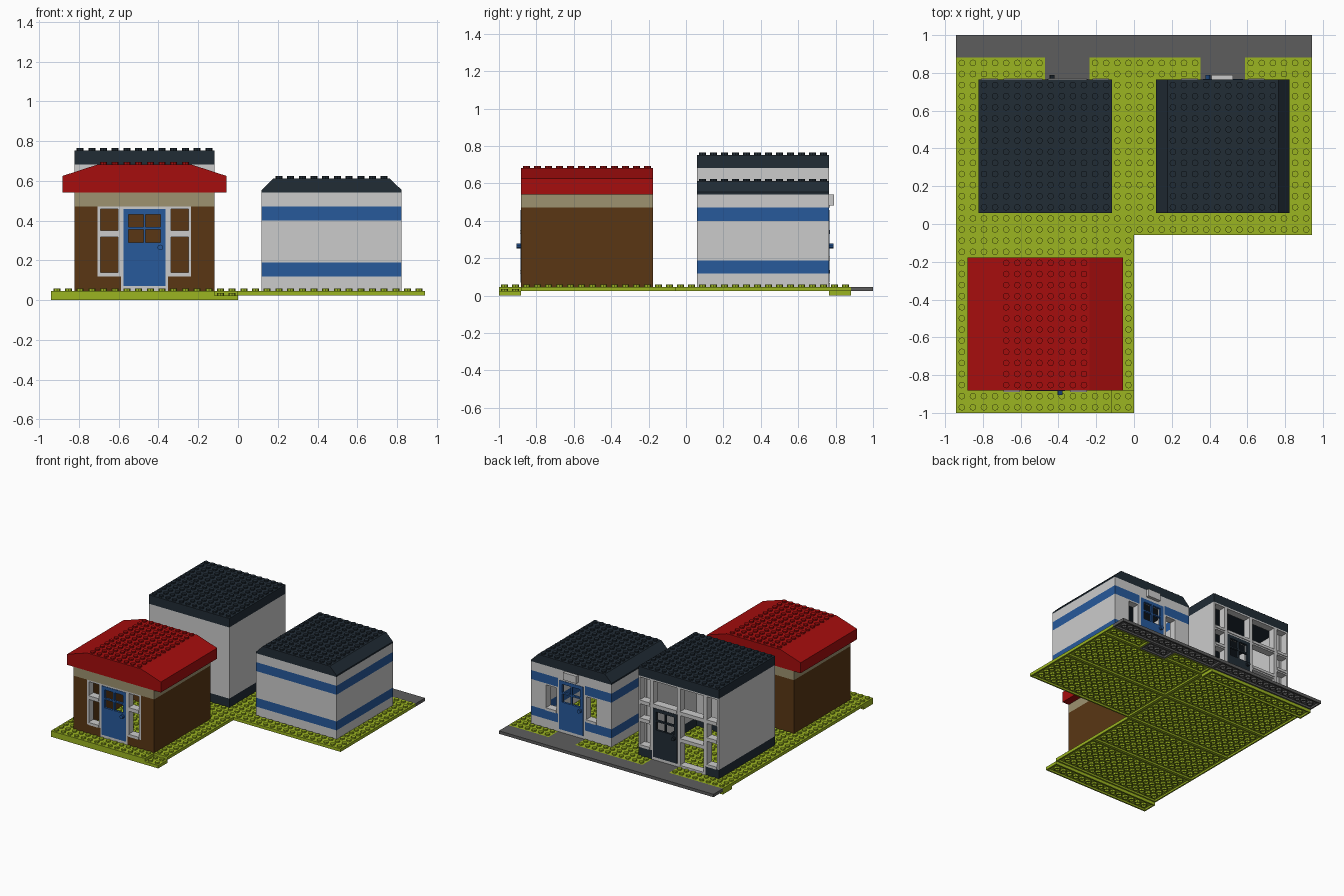
import bpy, bmesh, math
from mathutils import Matrix

if "Cube" in bpy.data.objects:
    bpy.data.objects.remove(bpy.data.objects["Cube"])

P = 1 / 17            # stud pitch
H = 0.4 * P           # plate height
B = 3 * H             # brick height
Z0, Z1 = H, 2 * H     # underside and top of the ground layer

COLORS = {"lime": (.33, .46, .015), "red": (.38, .004, .004), "brown": (.10, .037, .007),
          "blue": (.02, .10, .33), "dark": (.015, .025, .036), "tan": (.34, .29, .16),
          "road": (.11, .11, .11), "grey": None}
mats = {}
for n, c in COLORS.items():
    if c:
        mats[n] = bpy.data.materials.new(n)
        mats[n].diffuse_color = (*c, 1)


def brick(n):
    return Z1 + n * B


class Part:
    """Collects primitives into one mesh object."""
    def __init__(self, name, color):
        self.name, self.color, self.bm = name, color, bmesh.new()

    def box(self, x0, x1, y0, y1, z0, z1):
        m = Matrix.Translation(((x0 + x1) / 2, (y0 + y1) / 2, (z0 + z1) / 2)) \
            @ Matrix.Diagonal((abs(x1 - x0), abs(y1 - y0), abs(z1 - z0), 1))
        bmesh.ops.create_cube(self.bm, size=1, matrix=m)

    def disc(self, x, y, z, r, h, n=8, rot=None):
        m = Matrix.Translation((x, y, z)) @ (rot or Matrix())
        bmesh.ops.create_cone(self.bm, cap_ends=True, segments=n, radius1=r, radius2=r, depth=h, matrix=m)

    def studs(self, x0, x1, y0, y1, z):
        for i in range(x0, x1):
            for j in range(y0, y1):
                self.disc((i + .5) * P, (j + .5) * P, z + .1 * P, .3 * P, .2 * P)

    def tube(self, x, y, z0, z1):
        rings = []
        for r, z in ((.4, z1), (.4, z0), (.3, z0), (.3, z1)):
            rings.append([self.bm.verts.new((x + r * P * math.cos(k * math.pi / 4),
                                             y + r * P * math.sin(k * math.pi / 4), z)) for k in range(8)])
        for a, b in zip(rings, rings[1:]):
            for k in range(8):
                self.bm.faces.new((a[k - 1], b[k - 1], b[k], a[k]))

    def plate(self, x0, x1, y0, y1, z0):
        """Hollow plate: top slab, rim and tubes (stud units)."""
        a, b, c, d, t, w, zt = x0 * P, x1 * P, y0 * P, y1 * P, z0 + H, .2 * P, z0 + .6 * H
        self.box(a, b, c, d, zt, t)
        self.box(a, b, c, c + w, z0, zt)
        self.box(a, b, d - w, d, z0, zt)
        self.box(a, a + w, c + w, d - w, z0, zt)
        self.box(b - w, b, c + w, d - w, z0, zt)
        for i in range(x0 + 1, x1):
            for j in range(y0 + 1, y1):
                self.tube(i * P, j * P, z0, zt)

    def prism(self, prof, y0, y1):
        f = self.bm.faces.new([self.bm.verts.new((x, y0, z)) for x, z in prof])
        g = bmesh.ops.extrude_face_region(self.bm, geom=[f])
        for v in g["geom"]:
            if isinstance(v, bmesh.types.BMVert):
                v.co.y = y1
        bmesh.ops.recalc_face_normals(self.bm, faces=self.bm.faces)

    def done(self):
        me = bpy.data.meshes.new(self.name)
        self.bm.to_mesh(me)
        self.bm.free()
        if self.color in mats:
            me.materials.append(mats[self.color])
        bpy.context.collection.objects.link(bpy.data.objects.new(self.name, me))


def wall_band(name, color, x0, y0, z0, z1, out, solid):
    """12 x 12 wall course; the facade (out = +1 back, -1 front) keeps only the solid x spans."""
    p = Part(name, color)
    x1, y1 = x0 + 12, y0 + 12
    fy = (y1 - 1, y1) if out > 0 else (y0, y0 + 1)
    by = (y0, y0 + 1) if out > 0 else (y1 - 1, y1)
    p.box(x0 * P, x1 * P, by[0] * P, by[1] * P, z0, z1)
    for a in (x0, x1 - 1):
        p.box(a * P, (a + 1) * P, (y0 + 1) * P, (y1 - 1) * P, z0, z1)
        if not solid:   # slim jamb of the glazed facade is the window frame itself
            p.box(a * P + .4 * P, a * P + .6 * P, fy[0] * P, fy[0] * P + .1 * P, z0, z1)
    for a, b in solid:
        p.box(a * P, b * P, fy[0] * P, fy[1] * P, z0, z1)
    p.done()


def window(p, x0, x1, n0, n1, yf, out):
    """Open frame with a small sill; x in studs, height in bricks."""
    a, b, z0, z1 = x0 * P, x1 * P, brick(n0), brick(n1)
    y0, y1, s = yf * P, (yf - out) * P, .25 * P
    p.box(a, a + s, y0, y1, z0, z1)
    p.box(b - s, b, y0, y1, z0, z1)
    p.box(a + s, b - s, y0, y1, z1 - .2 * P, z1)
    p.box(a + s, b - s, y0 + out * .1 * P, y1, z0, z0 + .35 * P)


def door(name, color, frame, cx, yf, out):
    """Four-stud door frame with a four-pane leaf and knob."""
    c, y, zt = cx * P, yf * P, brick(6)
    yb = y - out * P
    for s in (-1, 1):
        frame.box(c + s * 2 * P, c + s * 1.8 * P, y, yb, Z1, zt)
    frame.box(c - 1.8 * P, c + 1.8 * P, y, yb, zt - .2 * P, zt)
    frame.box(c - 1.8 * P, c + 1.8 * P, y, yb, Z1, Z1 + .4 * P)
    p = Part(name, color)
    w, ya, yi = 1.8 * P, y + out * .05 * P, y - out * .25 * P
    p.box(c - w, c + w, ya, yi, Z1 + .4 * P, .29)
    p.box(c - w, c + w, ya, yi, .432, zt - .2 * P)
    for s in (-1, 1):
        p.box(c + s * w, c + s * .08, ya, yi, .29, .432)
        p.box(c + s * .08, c + s * .006, ya, yi, .355, .367)
    p.box(c - .006, c + .006, ya, yi, .29, .432)
    p.disc(c - out * .08, y + out * .012, .265, .014, .024, 10, Matrix.Rotation(math.pi / 2, 4, 'X'))
    p.done()


# ground plates, with a stepped front strip and a lower layer on the left
g = Part("grass_plates", "lime")
TOPS = [(-16, -2, -17, -15), (-16, 0, -15, -8), (-16, 0, -8, -1), (-16, 0, -1, 6), (-16, 0, 6, 13),
        (0, 16, -1, 6), (0, 16, 6, 13), (-16, -8, 13, 15), (-4, 0, 13, 15), (0, 6, 13, 15), (10, 16, 13, 15)]
for r in TOPS:
    g.plate(*r, Z0)
    g.studs(*r, Z1)
for y in (-17, 13):
    g.plate(-16, 0, y, y + 2, 0)
g.studs(-2, 0, -17, -15, H)
g.done()

# road and the two paths
g = Part("road_and_paths", "road")
for r in [(-16, 0, 15, 17), (0, 16, 15, 17), (-8, -4, 13, 15), (6, 10, 13, 15)]:
    g.plate(*r, Z0)
g.done()

# brown house, front left
wall_band("brown_wall_base", "brown", -14, -15, Z1, brick(1), -1, [(-14, -10), (-6, -2)])
wall_band("brown_wall", "brown", -14, -15, brick(1), brick(6), -1, [(-14, -12), (-4, -2)])
wall_band("tan_wall_top", "tan", -14, -15, brick(6), brick(7), -1, [(-14, -2)])
f = Part("brown_house_frames", "grey")
for x in (-12, -6):
    window(f, x, x + 2, 1, 4, -15, -1)
    window(f, x, x + 2, 4, 6, -15, -1)
door("brown_house_door", "blue", f, -8, -15, -1)
f.done()
r = Part("red_roof", "red")
zb, zt = brick(7), brick(9)
r.prism([(-15 * P, zb), (-P, zb), (-P, .625), (-4 * P, zt), (-12 * P, zt), (-15 * P, .625)], -15 * P, -3 * P)
r.studs(-12, -4, -15, -3, zt)
r.done()

# striped house, back right
SIDES = [(2, 6), (10, 14)]
for name, col, a, b, solid in [("striped_base", "grey", 0, 1, SIDES), ("stripe_low", "blue", 1, 2, SIDES),
                               ("striped_middle", "grey", 2, 5, [(2, 4), (12, 14)]),
                               ("stripe_high", "blue", 5, 6, SIDES), ("striped_top", "grey", 6, 7, [(2, 14)])]:
    wall_band(name, col, 2, 1, brick(a), brick(b), 1, solid)
f = Part("striped_house_frames", "grey")
for x in (4, 10):
    window(f, x, x + 2, 2, 5, 13, 1)
door("striped_house_door", "blue", f, 8, 13, 1)
f.box(.41, .525, 13 * P, .79, .482, .54)   # lamp above the door
f.done()
r = Part("striped_house_roof", "dark")
zb, zt = brick(7), brick(8)
r.prism([(2 * P, zb), (14 * P, zb), (14 * P, zb + .012), (13 * P, zt), (3 * P, zt), (2 * P, zb + .012)], P, 13 * P)
r.studs(3, 13, 1, 13, zt)
r.done()

# tall glazed house, back left
wall_band("tall_house_base", "dark", -14, 1, Z1, brick(1), 1, [(-14, -12), (-4, -2)])
wall_band("tall_house_wall", "grey", -14, 1, brick(1), brick(9), 1, [])
f = Part("tall_house_frames", "grey")
for x in (-14, -4):
    for a, b in ((1, 4), (4, 6), (6, 9)):
        window(f, x, x + 2, a, b, 13, 1)
for x, a in ((-12, 0), (-12, 3), (-12, 6), (-8, 6)):
    window(f, x, x + 4, a, a + 3, 13, 1)
door("tall_house_door", "dark", f, -6, 13, 1)
f.done()
r = Part("tall_house_roof", "dark")
r.box(-14 * P, -2 * P, P, 13 * P, brick(9), brick(10))
r.studs(-14, -2, 1, 13, brick(10))
r.done()

for m in bpy.data.materials:
    if m.users and not m.is_grease_pencil:
        m.use_nodes = True
        m.node_tree.nodes["Principled BSDF"].inputs["Base Color"].default_value = m.diffuse_color
